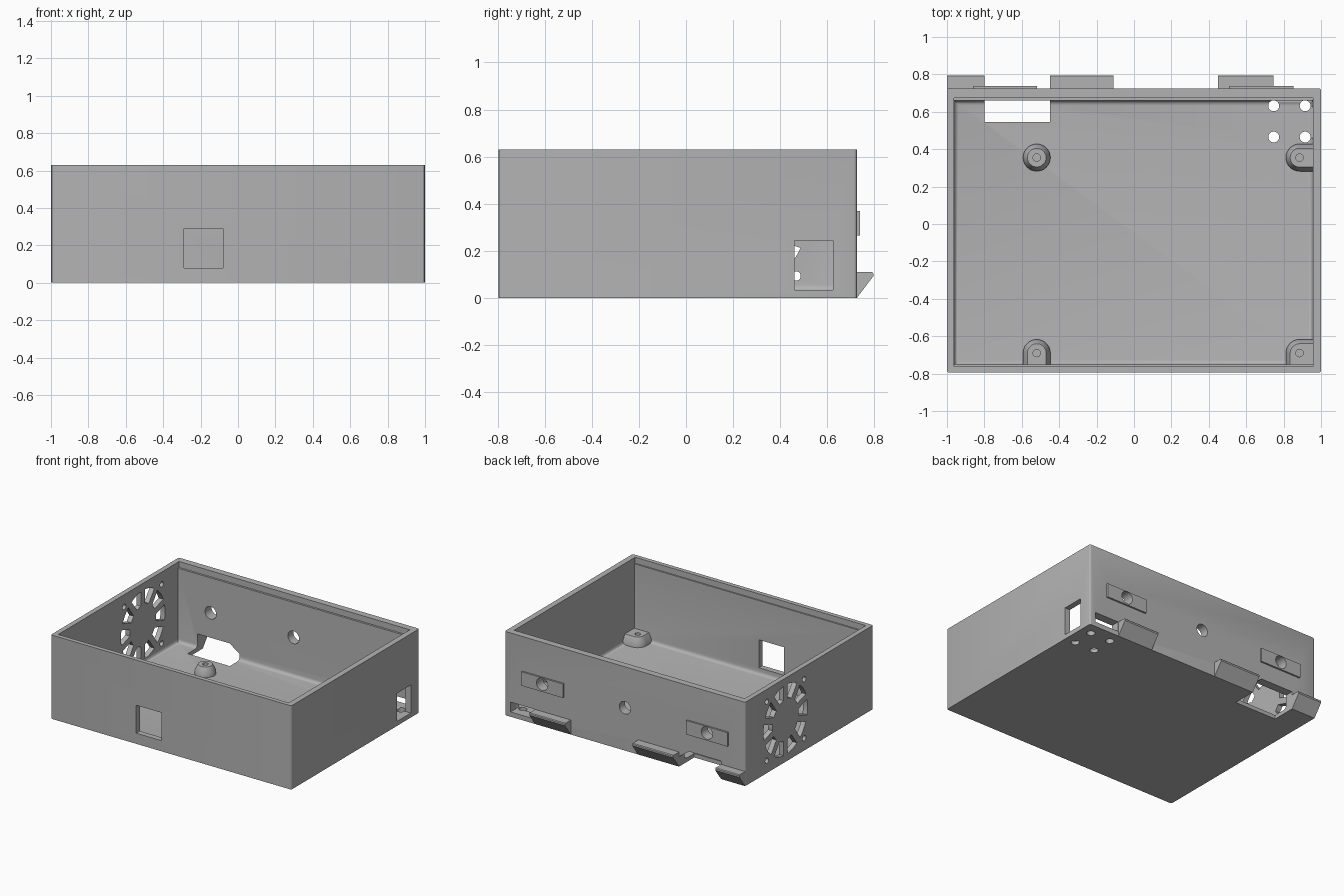
import bpy, bmesh, math
from mathutils import Matrix, Vector

cube = bpy.data.objects.get("Cube")
if cube:
    bpy.data.objects.remove(cube, do_unlink=True)

GREY = (0.45, 0.45, 0.45, 1)
mat = bpy.data.materials.new("plain grey")
mat.use_nodes = True
mat.diffuse_color = GREY
mat.node_tree.nodes["Principled BSDF"].inputs["Base Color"].default_value = GREY


def make(name, bm):
    bmesh.ops.recalc_face_normals(bm, faces=bm.faces)
    me = bpy.data.meshes.new(name)
    bm.to_mesh(me)
    bm.free()
    me.materials.append(mat)
    ob = bpy.data.objects.new(name, me)
    bpy.context.collection.objects.link(ob)
    return ob


def box(name, x, y, z, bevel=0, pick=None, segments=1):
    """Box between pairs of limits; pick chooses which edges to round."""
    bm = bmesh.new()
    bmesh.ops.create_cube(bm, size=1)
    for v in bm.verts:
        v.co = [lim[0] if c < 0 else lim[1] for c, lim in zip(v.co, (x, y, z))]
    if bevel:
        edges = [e for e in bm.edges if pick(e)]
        bmesh.ops.bevel(bm, geom=edges, offset=bevel, segments=segments,
                        profile=0.5, affect='EDGES')
    return make(name, bm)


def rod(name, at, radius, length, axis, top=None, sides=32):
    """Cylinder or cone centred on a point along an axis."""
    bm = bmesh.new()
    turn = Vector((0, 0, 1)).rotation_difference(Vector(axis)).to_matrix().to_4x4()
    bmesh.ops.create_cone(bm, cap_ends=True, segments=sides, radius1=radius,
                          radius2=radius if top is None else top, depth=length,
                          matrix=Matrix.Translation(at) @ turn)
    return make(name, bm)


def prism(name, points, direction):
    """Closed outline pushed along a direction."""
    bm = bmesh.new()
    face = bm.faces.new([bm.verts.new(p) for p in points])
    new = bmesh.ops.extrude_face_region(bm, geom=[face])["geom"]
    bmesh.ops.translate(bm, vec=direction,
                        verts=[g for g in new if isinstance(g, bmesh.types.BMVert)])
    return make(name, bm)


def combine(target, others, operation='DIFFERENCE'):
    bpy.context.view_layer.objects.active = target
    for ob in others:
        mod = target.modifiers.new("cut", 'BOOLEAN')
        mod.operation, mod.solver, mod.object = operation, 'EXACT', ob
        bpy.ops.object.modifier_apply(modifier=mod.name)
        bpy.data.objects.remove(ob, do_unlink=True)


X, Y, Z = (1, 0, 0), (0, 1, 0), (0, 0, 1)
FRONT, BACK, HIGH, FLOOR = -0.795, 0.725, 0.63, 0.03


def upright(e):
    return abs(e.verts[0].co.z - e.verts[1].co.z) > 0.1


def low(e):
    return all(v.co.z < 0.1 for v in e.verts)


# Open tray with rounded corners, filleted floor and a stepped rim
case = box("case_body", (-1, 1), (FRONT, BACK), (0, HIGH), 0.012, upright, 3)
combine(case, [
    box("cavity", (-0.962, 0.957), (-0.752, 0.66), (FLOOR, 1), 0.025, low, 4),
    box("rim_step", (-0.962, 0.957), (-0.762, 0.675), (0.585, 1)),
])

# Back pads, fused to the wall before drilling
pads = [box("pad", (x - 0.172, x + 0.172), (0.7, 0.738), (0.265, 0.37))
        for x in (-0.69, 0.68)]
combine(case, pads, 'UNION')

# Windows, socket opening and drilled holes
cuts = [
    box("front_window", (-0.29, -0.08), (-0.9, -0.7), (0.08, 0.29)),
    box("side_window", (0.9, 1.1), (0.46, 0.625), (0.034, 0.245)),
    box("back_slot", (0.75, 0.952), (0.62, 0.8), (0.036, 0.11)),
    box("floor_opening", (-0.8, -0.45), (0.545, 0.662), (-0.1, 0.1)),
    prism("socket_opening", [(-0.8, 0.6, -0.1), (-0.45, 0.6, -0.1),
                             (-0.45, 0.6, 0.075), (-0.53, 0.6, 0.135),
                             (-0.8, 0.6, 0.135)], (0, 0.3, 0)),
]
cuts += [rod("back_hole", (x, 0.7, 0.322), 0.047, 0.3, Y) for x in (-0.69, 0, 0.68)]
cuts += [rod("floor_hole", (x, y, 0), 0.029, 0.2, Z)
         for x in (0.747, 0.915) for y in (0.465, 0.632)]

# Fan grille: ring of wedge slots and four screw holes
FY, FZ = 0.245, 0.315
cuts += [rod("fan_screw", (-1, FY + a, FZ + b), 0.02, 0.2, X)
         for a in (-0.222, 0.222) for b in (-0.222, 0.222)]
for k in range(10):
    mid = math.radians(36 * k)
    outline = []
    for radius, half, order in ((0.155, 9, 1), (0.262, 13, -1)):
        for step in (-1, -0.5, 0, 0.5, 1):
            a = mid + math.radians(half * step * order)
            outline.append((-1.1, FY + radius * math.cos(a), FZ + radius * math.sin(a)))
    cuts.append(prism("fan_slot", outline, (0.2, 0, 0)))
combine(case, cuts)

# Hooks along the bottom of the back wall
for i, (x0, x1) in enumerate(((-1, -0.8), (-0.45, -0.11), (0.45, 0.747))):
    profile = [(BACK - 0.002, 0), (BACK, 0), (0.795, 0.092), (0.795, 0.104),
               (0.79, 0.11), (BACK - 0.002, 0.11)]
    prism("back_hook_%d" % (i + 1), [(x0, y, z) for y, z in profile], (x1 - x0, 0, 0))

# Board standoffs: tapered posts, stretched to the walls they stand next to
TOP, WIDE, SLIM = 0.1, 0.073, 0.05
for i, (x, y) in enumerate(((-0.52, 0.355), (0.885, 0.355),
                            (-0.52, -0.69), (0.885, -0.69))):
    bm = bmesh.new()
    ends = [(x, y)]
    if x > 0:
        ends.append((0.97, y))
    if y < 0:
        ends += [(ex, -0.77) for ex, ey in list(ends)]
    for z, radius in ((FLOOR - 0.005, WIDE), (0.055, WIDE), (TOP, SLIM)):
        for ex, ey in ends:
            for s in range(32):
                a = math.tau * s / 32
                bm.verts.new((min(ex + radius * math.cos(a), 0.97),
                              max(ey + radius * math.sin(a), -0.77), z))
    bmesh.ops.remove_doubles(bm, verts=bm.verts, dist=0.0001)
    hull = bmesh.ops.convex_hull(bm, input=bm.verts)
    bmesh.ops.delete(bm, geom=list(set(g for g in hull["geom_interior"]
                     if isinstance(g, bmesh.types.BMVert))), context='VERTS')
    post = make("standoff_%d" % (i + 1), bm)
    combine(post, [rod("screw_hole", (x, y, TOP), 0.02, 0.1, Z, sides=24)])

# Smooth the curved surfaces, keeping edges crisp
for ob in bpy.context.scene.objects:
    ob.select_set(ob.type == 'MESH')
bpy.context.view_layer.objects.active = case
bpy.ops.object.shade_smooth_by_angle(angle=math.radians(30))
